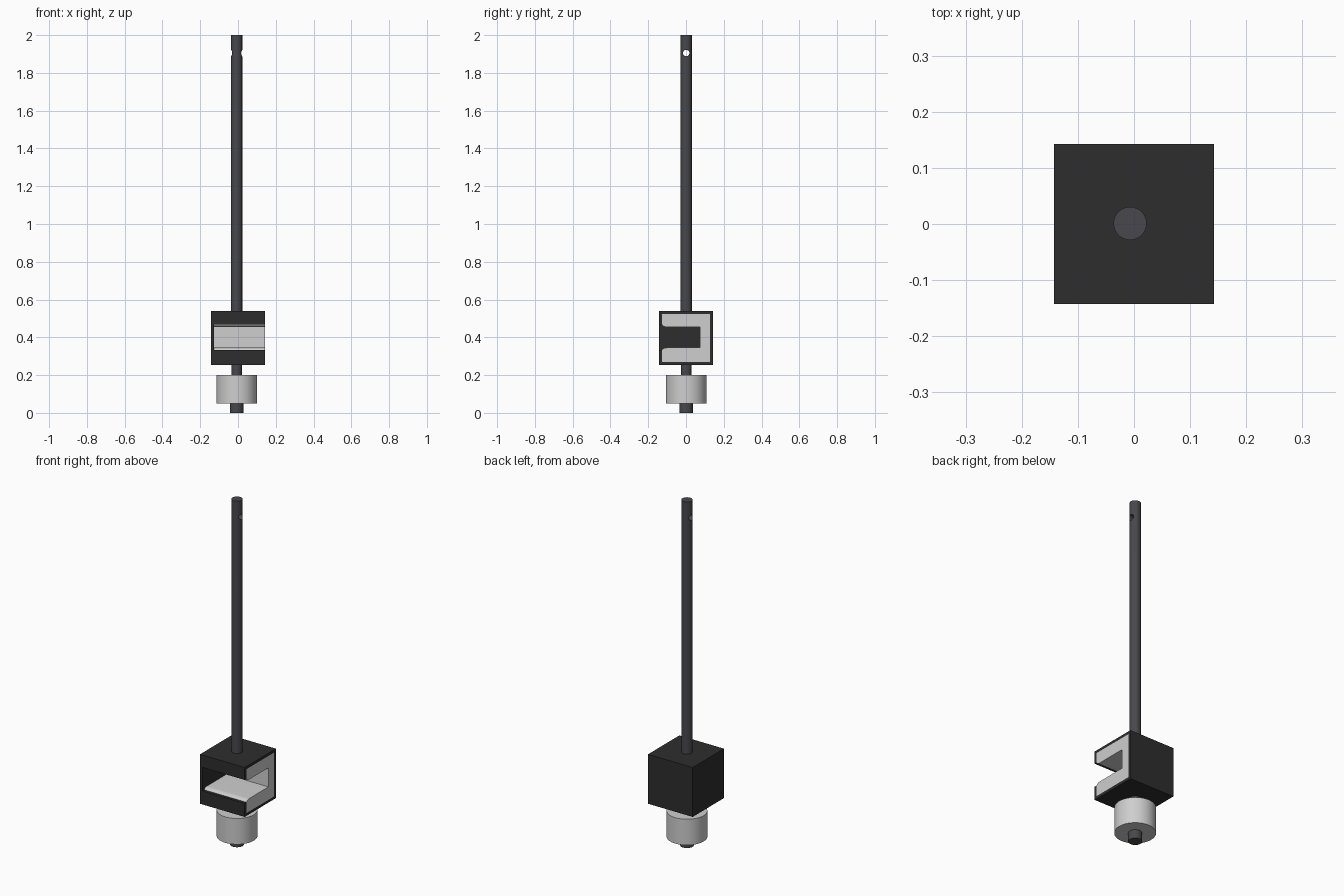
import bpy, bmesh, math

if "Cube" in bpy.data.objects:
    bpy.data.objects.remove(bpy.data.objects["Cube"])

CX, CY = -0.007, 0.001          # rod axis
H, T = 0.143, 0.016             # housing half width and wall thickness
Z0, Z1 = 0.254, 0.54            # housing bottom and top
ZM = 0.40                       # slot centre height


def material(name, col):
    m = bpy.data.materials.new(name)
    m.diffuse_color = (*col, 1)
    m.use_nodes = True
    m.node_tree.nodes["Principled BSDF"].inputs["Base Color"].default_value = m.diffuse_color
    return m


black = material("black_shell", (0.027, 0.027, 0.027))
dark = material("dark_grey_rod", (0.065, 0.064, 0.072))
light = material("light_grey_liner", (0.62, 0.62, 0.62))


def cylinder(name, r, z0, z1, mat):
    bpy.ops.mesh.primitive_cylinder_add(vertices=48, radius=r, depth=z1 - z0,
                                        location=(CX, CY, (z0 + z1) / 2))
    ob = bpy.context.object
    ob.name = name
    ob.data.materials.append(mat)
    bpy.ops.object.shade_smooth_by_angle(angle=math.radians(35))
    return ob


def extrude_x(name, profile, x0, x1, mat):
    """Extrude a closed (y, z) outline along x."""
    bm = bmesh.new()
    face = bm.faces.new([bm.verts.new((x0, y, z)) for y, z in profile])
    new = bmesh.ops.extrude_face_region(bm, geom=[face])["geom"]
    verts = [v for v in new if isinstance(v, bmesh.types.BMVert)]
    bmesh.ops.translate(bm, verts=verts, vec=(x1 - x0, 0, 0))
    bmesh.ops.recalc_face_normals(bm, faces=bm.faces)
    me = bpy.data.meshes.new(name)
    bm.to_mesh(me)
    bm.free()
    ob = bpy.data.objects.new(name, me)
    bpy.context.collection.objects.link(ob)
    me.materials.append(mat)
    bpy.context.view_layer.objects.active = ob
    return ob


# Long rod with a cross hole near its top
rod = cylinder("long_rod", 0.0295, Z1 - 0.01, 2.0, dark)
bpy.ops.mesh.primitive_cylinder_add(vertices=32, radius=0.017, depth=0.2,
                                    location=(CX, CY, 1.905),
                                    rotation=(0, math.pi / 2, 0))
cutter = bpy.context.object
cutter.name = "hole_cutter"
cutter.data.materials.append(dark)
cutter.hide_render = True
cut = rod.modifiers.new("cross_hole", 'BOOLEAN')
cut.operation = 'DIFFERENCE'
cut.object = cutter
cut.solver = 'EXACT'
bpy.ops.object.select_all(action='DESELECT')
rod.select_set(True)
bpy.context.view_layer.objects.active = rod
bpy.ops.object.modifier_apply(modifier=cut.name)
bpy.data.objects.remove(cutter)

# Lower stem, roller and end cap
cylinder("lower_stem", 0.028, 0.195, Z0 + 0.005, dark)
cylinder("roller", 0.107, 0.05, 0.2, light)
cylinder("end_cap", 0.036, 0.0, 0.055, dark)

# Housing shell: C-shaped wall plus closed left side
mouth = 0.068
shell = [(-H, Z0), (H, Z0), (H, Z1), (-H, Z1),
         (-H, ZM + mouth), (-H + T, ZM + mouth), (-H + T, Z1 - T),
         (H - T, Z1 - T), (H - T, Z0 + T), (-H + T, Z0 + T),
         (-H + T, ZM - mouth), (-H, ZM - mouth)]
extrude_x("housing_shell", shell, -H + T, H, black)
extrude_x("housing_left_wall", [(-H, Z0), (H, Z0), (H, Z1), (-H, Z1)],
          -H, -H + T, black)

# Liner block with a slot and rounded lips at the mouth
slot, depth = 0.055, 0.074
lip = []
for i in range(9):
    a = math.pi / 2 * i / 8
    lip.append((-H + T + 0.028 * (1 - math.cos(a)),
                ZM - mouth + (mouth - slot) * math.sin(a)))
top_lip = [(y, 2 * ZM - z) for y, z in reversed(lip)]
e = H - T
liner = ([(-e, Z0 + T)] + lip + [(depth, ZM - slot), (depth, ZM + slot)]
         + top_lip + [(-e, Z1 - T), (e, Z1 - T), (e, Z0 + T)])
ob = extrude_x("slot_liner", liner, -e, H, light)
bpy.ops.object.select_all(action='DESELECT')
ob.select_set(True)
bpy.ops.object.shade_smooth_by_angle(angle=math.radians(30))
